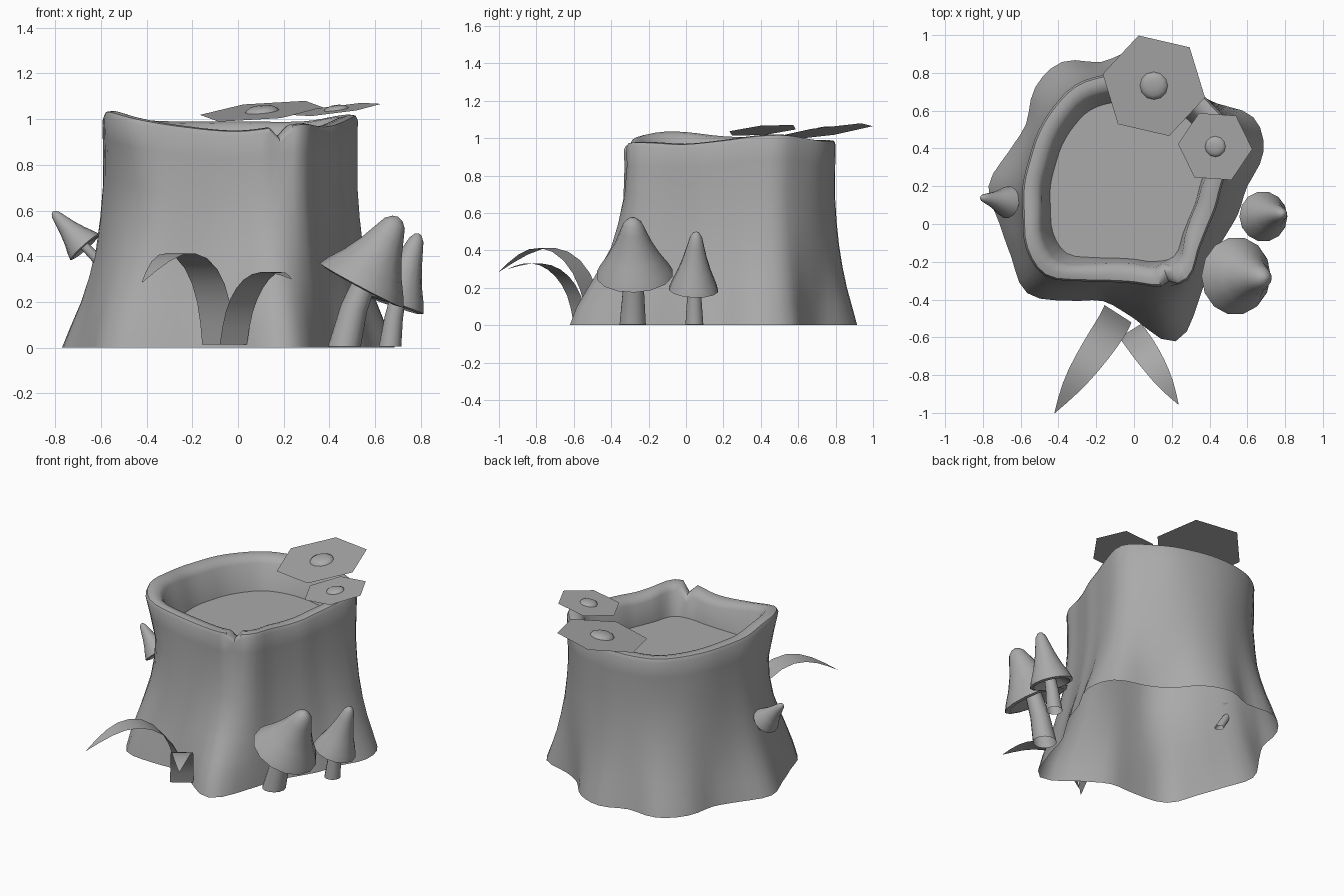
import bpy, bmesh, math
from mathutils import Vector

old = bpy.data.objects.get("Cube")
if old:
    bpy.data.objects.remove(old, do_unlink=True)

GREY = (0.4, 0.4, 0.4, 1)
grey = bpy.data.materials.new("stone grey")
grey.use_nodes = True
grey.diffuse_color = GREY
grey.node_tree.nodes["Principled BSDF"].inputs["Base Color"].default_value = GREY


def finish(name, bm, angle=40):
    """Turn a bmesh into a named, shaded object."""
    mesh = bpy.data.meshes.new(name)
    bm.to_mesh(mesh)
    bm.free()
    mesh.materials.append(grey)
    obj = bpy.data.objects.new(name, mesh)
    bpy.context.collection.objects.link(obj)
    bpy.ops.object.select_all(action='DESELECT')
    obj.select_set(True)
    bpy.context.view_layer.objects.active = obj
    bpy.ops.object.shade_smooth_by_angle(angle=math.radians(angle))
    return obj


def skin(bm, rings, closed=True):
    """Bridge successive rings of points with quads."""
    rows = [[bm.verts.new(p) for p in ring] for ring in rings]
    for a, b in zip(rows, rows[1:]):
        n = len(a)
        for i in range(n if closed else n - 1):
            j = (i + 1) % n
            bm.faces.new((a[i], a[j], b[j], b[i]))
    return rows


def smooth(values, t):
    """Catmull-Rom sample of a looping list."""
    i, f = int(t), t - int(t)
    a, b, c, d = (values[(i + k) % len(values)] for k in (-1, 0, 1, 2))
    return b + 0.5 * f * (c - a + f * (2*a - 5*b + 4*c - d + f * (3*(b - c) + d - a)))


# Stump: root and rim radii every 15 degrees, rim height every 30
ROOT = [.60, .71, .73, .62, .60, .68, .715, .68, .76, .74, .66, .69,
        .77, .74, .75, .80, .70, .63, .70, .85, .69, .57, .55, .57]
RIM = [.465, .52, .60, .60, .61, .60, .60, .61, .62, .60, .585, .575,
       .59, .61, .66, .67, .58, .525, .515, .55, .57, .485, .45, .45]
TOP = [.99, 1.02, .99, .99, .99, 1, 1.01, 1.035, .975, .95, .98, .97]
COLUMNS, NOTCH = 72, 58


def stump_ring(flare=0, inset=0, height=1, drop=0, waist=0):
    """One outline: flare spreads to the roots, waist rounds off the corners."""
    ring = []
    for c in range(COLUMNS):
        angle = math.tau * c / COLUMNS
        rim, root = smooth(RIM, c / 3), smooth(ROOT, c / 3)
        # The front root climbs higher up the wall than the others
        front = max(0, math.cos(angle - math.radians(285))) ** 4
        spread = flare + .6 * front * flare * (1 - flare)
        r = rim - waist * max(0, rim - .6)
        r += spread * (root - r) - inset
        z = smooth(TOP, c / 6) * height - drop
        if c == NOTCH and height > .7:
            r -= .025
            z -= .05 if height == 1 else 0
        ring.append((r * math.cos(angle), .2 + r * math.sin(angle), z))
    return ring


def floor_ring(scale, z):
    ring = []
    for c in range(COLUMNS):
        angle = math.tau * c / COLUMNS
        r = smooth(RIM, c / 3) * scale
        ring.append((r * math.cos(angle), .2 + r * math.sin(angle), z))
    return ring


bm = bmesh.new()
rows = skin(bm, [
    stump_ring(flare=1, height=0),
    stump_ring(flare=.77, height=.1),
    stump_ring(flare=.53, height=.2, waist=.2),
    stump_ring(flare=.33, height=.31, waist=.5),
    stump_ring(flare=.16, height=.43, waist=.75),
    stump_ring(flare=.08, height=.56, inset=.004, waist=.85),
    stump_ring(flare=.02, height=.7, inset=.006, waist=.75),
    stump_ring(height=.87, inset=.002, waist=.3),
    stump_ring(drop=.025),
    stump_ring(inset=.01, drop=.004),
    stump_ring(inset=.04),
    stump_ring(inset=.08, drop=.01),
    stump_ring(inset=.105, drop=.04),
    floor_ring(.75, .79),
])
bm.faces.new(rows[-1])
finish("stump", bm, 50)


# Mushrooms: bell cap with a hollow underside on a bent stem
BELL = [(.3, .2), (.85, -.02), (1, 0), (.9, .12), (.68, .32), (.48, .55),
        (.34, .76), (.24, .91), (.12, .98), (.01, 1)]


def circle(centre, axis, radius, sides=14):
    axis = axis.normalized()
    u = Vector((0, 1, 0)).cross(axis).normalized()
    v = axis.cross(u)
    return [centre + radius * (math.cos(a) * u + math.sin(a) * v)
            for a in (math.tau * i / sides for i in range(sides))]


def mushroom(name, foot, base, tip, cap_radius, stem_radius):
    foot, base, tip = Vector(foot), Vector(base), Vector(tip)
    axis = tip - base
    bm = bmesh.new()
    rows = skin(bm, [circle(base + axis * h, axis, r * cap_radius) for r, h in BELL])
    bm.faces.new(rows[-1])
    bm.faces.new(rows[0][::-1])
    finish(name + "_cap", bm, 60)
    # The stem leaves the foot steeply and bends into the cap
    end = base + axis * .22
    bend = foot.lerp(end, .5) + Vector((foot.x - end.x, 0, 0)) * .12
    bm = bmesh.new()
    skin(bm, [circle(foot, Vector((0, 0, 1)), stem_radius),
              circle(bend, end - foot, stem_radius * .82),
              circle(end, axis, stem_radius * .65)])
    finish(name + "_stem", bm, 60)


mushroom("large_mushroom", (.465, -.285, .005), (.54, -.275, .272), (.7, -.287, .572), .207, .072)
mushroom("small_mushroom", (.665, .045, .005), (.685, .04, .19), (.79, .055, .5), .134, .049)
mushroom("side_mushroom", (-.57, .12, .31), (-.67, .115, .44), (-.81, .14, .595), .085, .028)


# Flowers: flat tilted six-sided plate of petals with a low round centre
def flower(name, centre, radius, turn, slope, button):
    centre = Vector(centre)
    normal = Vector((-slope[0], -slope[1], 1)).normalized()
    bm = bmesh.new()
    corners = []
    for i in range(6):
        a = math.radians(turn + 60 * i)
        x, y = radius * math.cos(a), radius * math.sin(a)
        corners.append(bm.verts.new(centre + Vector((x, y, x * slope[0] + y * slope[1]))))
    bm.faces.new(corners)
    finish(name + "_petals", bm)
    bm = bmesh.new()
    rows = skin(bm, [circle(centre + normal * button * .35 * math.sin(a), normal,
                            button * math.cos(a), 12) for a in (0, .4, .8, 1.2)])
    bm.faces.new(rows[-1])
    finish(name + "_centre", bm, 60)


flower("large_flower", (.105, .732, 1.034), .278, 47, (.09, .14), .074)
flower("small_flower", (.43, .41, 1.042), .197, 56, (.13, .09), .055)


# Leaves: tapering blades arching out from the foot of the stump
def leaf(name, path, across, width):
    side = Vector(across).normalized()
    taper = (1, 1, 1, .88, .6, .02)
    bm = bmesh.new()
    skin(bm, [(Vector(p) - side * width * t / 2, Vector(p) + side * width * t / 2)
              for p, t in zip(path, taper)], closed=False)
    leaf_obj = finish(name, bm, 60)
    # Soften the arch between the few path points
    smoother = leaf_obj.modifiers.new("Smooth arch", 'SUBSURF')
    smoother.levels = smoother.render_levels = 1
    smoother.boundary_smooth = 'PRESERVE_CORNERS'


leaf("right_leaf", [(-.085, -.475, .015), (-.1, -.515, .2), (-.155, -.6, .36),
                    (-.25, -.74, .432), (-.34, -.87, .388), (-.42, -1, .285)],
     (.84, -.54, 0), .17)
leaf("left_leaf", [(-.02, -.565, .015), (0, -.59, .16), (.05, -.66, .27),
                   (.11, -.75, .33), (.175, -.855, .335), (.235, -.955, .3)],
     (.85, .53, 0), .14)
